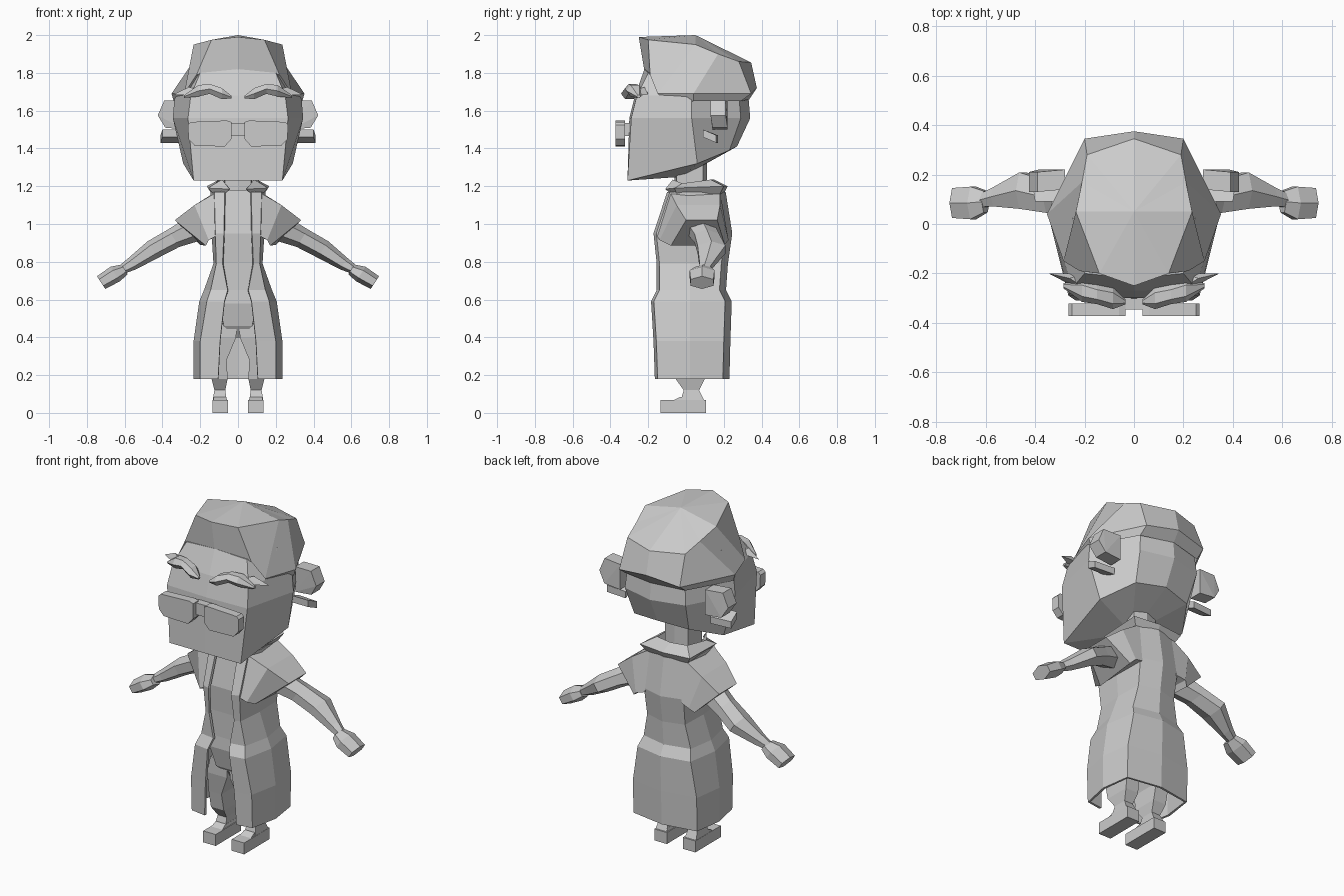
import bpy
import bmesh
from math import cos, sin, pi
from mathutils import Vector

cube = bpy.data.objects.get("Cube")
if cube:
    bpy.data.objects.remove(cube, do_unlink=True)

# One plain clay colour for every part
clay = bpy.data.materials.new("clay_grey")
clay.use_nodes = True
GREY = (0.6, 0.6, 0.6, 1)
clay.diffuse_color = GREY
clay.node_tree.nodes["Principled BSDF"].inputs["Base Color"].default_value = GREY


def finish(name, mesh_builder, thickness=0):
    """Turn a half mesh into an object mirrored across the centre line."""
    bmesh.ops.remove_doubles(mesh_builder, verts=mesh_builder.verts, dist=0.0005)
    bmesh.ops.recalc_face_normals(mesh_builder, faces=mesh_builder.faces)
    mesh = bpy.data.meshes.new(name)
    mesh_builder.to_mesh(mesh)
    mesh_builder.free()
    mesh.materials.append(clay)
    part = bpy.data.objects.new(name, mesh)
    bpy.context.collection.objects.link(part)
    mirror = part.modifiers.new("Mirror", "MIRROR")
    mirror.merge_threshold = 0.002
    if thickness:
        solid = part.modifiers.new("Thickness", "SOLIDIFY")
        solid.thickness = thickness
        solid.offset = -1
    return part


def loft(name, rings, closed=False, caps=(False, False), thickness=0):
    """Bridge rings that all have the same number of points."""
    bm = bmesh.new()
    rows = [[bm.verts.new(p) for p in ring] for ring in rings]
    count = len(rows[0])
    for low, high in zip(rows, rows[1:]):
        for i in range(count if closed else count - 1):
            j = (i + 1) % count
            bm.faces.new((low[i], low[j], high[j], high[i]))
    for row, wanted in zip((rows[0], rows[-1]), caps):
        if wanted:
            bm.faces.new(row)
    return finish(name, bm, thickness)


def hull(name, points):
    """Faceted convex lump around a few points."""
    bm = bmesh.new()
    for p in points:
        bm.verts.new(p)
    result = bmesh.ops.convex_hull(bm, input=bm.verts)
    unused = [g for g in result["geom_interior"] if isinstance(g, bmesh.types.BMVert)]
    bmesh.ops.delete(bm, geom=unused, context="VERTS")
    bmesh.ops.dissolve_limit(bm, angle_limit=0.02, verts=bm.verts, edges=bm.edges)
    return finish(name, bm)


def limb_ring(centre, direction, wide, thick, sides=6):
    """Ring across a limb; wide runs along y, thick across the limb."""
    along = Vector(direction).normalized()
    across = Vector((0, 1, 0))
    up = along.cross(across).normalized()
    angles = [2 * pi * (i + 0.5) / sides for i in range(sides)]
    return [Vector(centre) + across * wide * cos(a) + up * thick * sin(a) for a in angles]


def box_ring(z, x0, x1, y0, y1):
    return [(x0, y0, z), (x1, y0, z), (x1, y1, z), (x0, y1, z)]


# Head: wide flat face, pointed back, sloping jaw
loft("head", [
    [(0, -.02, 1.25)] * 5,
    [(0, -.31, 1.23), (.235, -.31, 1.23), (.29, .06, 1.32), (.18, .23, 1.39), (0, .27, 1.41)],
    [(0, -.3, 1.56), (.265, -.29, 1.56), (.345, .03, 1.56), (.2, .29, 1.56), (0, .34, 1.56)],
    [(0, -.27, 1.68), (.25, -.26, 1.68), (.335, .03, 1.68), (.19, .28, 1.68), (0, .33, 1.68)],
    [(0, -.22, 1.82), (.2, -.2, 1.8), (.25, .03, 1.8), (.17, .2, 1.8), (0, .25, 1.8)],
], caps=(False, True))

# Hair: brushed up quiff with sideburns
loft("hair", [
    [(0, -.2, 1.81), (.2, -.17, 1.79), (.27, -.095, 1.64), (.34, .04, 1.65), (.2, .29, 1.65), (0, .335, 1.66)],
    [(0, -.22, 1.81), (.22, -.19, 1.79), (.285, -.15, 1.69), (.352, .04, 1.69), (.2, .345, 1.69), (0, .375, 1.72)],
    [(0, -.25, 1.99), (.14, -.2, 1.975), (.235, .05, 1.95), (.21, .17, 1.9), (.19, .28, 1.86), (0, .345, 1.855)],
    [(0, .05, 2)] * 6,
])

# Ears: upper shell with a smaller lobe below
hull("ear_shell", [(x, y + s, z) for x, y, z in
     [(.28, .11, 1.65), (.39, .1, 1.655), (.425, .1, 1.575), (.385, .11, 1.51), (.28, .11, 1.5)]
     for s in (.03, .11)])
hull("ear_lobe", [(x, y, z + s) for x, y, z in
     [(.28, .09, 1.44), (.4, .09, 1.44), (.41, .16, 1.41), (.28, .17, 1.41)] for s in (.02, .06)])

# Spectacles: two chunky lenses and a bridge
lens = [(.035, 1.54), (.06, 1.548), (.25, 1.54), (.265, 1.525), (.262, 1.45),
        (.23, 1.415), (.07, 1.41), (.035, 1.45)]
hull("spectacle_lens", [(x, y, z) for x, z in lens for y in (-.372, -.322)])
loft("spectacle_bridge", [box_ring(z, 0, .05, -.345, -.3) for z in (1.465, 1.535)], True, (True, True))

# Eyebrows: lumpy tapered tufts
brow = [(.035, -.315, 1.672, .008), (.085, -.3, 1.69, .034), (.15, -.285, 1.715, .03),
        (.21, -.27, 1.705, .035), (.285, -.25, 1.675, .008)]
loft("eyebrow", [[(x, y + r * 1.3 * cos(a), z + r * sin(a)) for a in
     [i * pi / 3 for i in range(6)]] for x, y, z, r in brow], True, (True, True))
hull("eyebrow_tip", [(.2, -.26, 1.71), (.2, -.2, 1.69), (.23, -.26, 1.68),
                     (.345, -.2, 1.685), (.26, -.22, 1.725)])

# Neck
loft("neck", [[(0, -.06, z), (.07, -.05, z), (.075, .09, z), (0, .11, z)] for z in (1.1, 1.33)])

# Collar: band folded outwards and open at the front
loft("collar", [
    [(.07, -.08, 1.16), (.13, -.05, 1.16), (.14, .18, 1.16), (0, .2, 1.16)],
    [(.045, -.11, 1.185), (.16, -.06, 1.19), (.165, .2, 1.2), (0, .22, 1.2)],
    [(.085, -.07, 1.235), (.12, -.02, 1.215), (.1, .13, 1.235), (0, .15, 1.235)],
    [(.08, -.04, 1.17), (.09, 0, 1.17), (.08, .11, 1.17), (0, .12, 1.17)],
], thickness=.008)

# Long open coat: height, opening, front, corner, side, back
coat = [(.18, .105, -.165, .2, .235, .23), (.38, .095, -.172, .2, .235, .235),
        (.59, .072, -.185, .165, .205, .242), (.65, .055, -.155, .145, .18, .212),
        (.79, .082, -.155, .115, .13, .222), (.95, .075, -.172, .12, .14, .245),
        (1.17, .07, -.1, .125, .145, .21)]
loft("coat", [[(gap, front, z), (corner, front + .015, z), (side, .02, z),
               (corner + .01, back - .035, z), (0, back, z)]
              for z, gap, front, corner, side, back in coat], thickness=.014)

# Short flared sleeves
loft("coat_sleeve", [
    [(.11, -.085, 1.17), (.11, .18, 1.175), (.12, .215, .93), (.11, -.155, .94)],
    [(.23, -.05, 1.1), (.23, .18, 1.1), (.175, .225, .915), (.155, -.14, .915)],
    [(.335, 0, 1.02), (.335, .165, 1.02), (.2, .205, .89), (.17, -.08, .885)],
], True, (True, True))

# Arms: tapered with a full elbow and a narrow wrist
SLOPE = (.2, 0, -.13)
arm = [((.24, .08, .97), .08, .07), ((.34, .11, .925), .075, .055), ((.45, .135, .865), .085, .052),
       ((.56, .11, .79), .045, .036), ((.62, .095, .755), .03, .024)]
loft("arm", [limb_ring(c, SLOPE, w, t) for c, w, t in arm], True, (True, True))
hand = [((.6, .09, .76), .05, .03), ((.65, .085, .735), .076, .046), ((.725, .085, .69), .07, .04)]
loft("hand", [limb_ring(c, SLOPE, w, t) for c, w, t in hand], True, (True, True))

# Shirt and hips: height, half width, front, back
body = [(.4, .015, -.06, .1), (.46, .075, -.1, .13), (.58, .1, -.125, .16),
        (.65, .1, -.12, .16), (.8, .1, -.12, .17), (.95, .11, -.13, .18), (1.18, .09, -.08, .13)]
loft("shirt_and_hips", [[(0, f, z), (w, f, z), (w * 1.1, .03, z), (w, b, z), (0, b, z)]
                        for z, w, f, b in body], caps=(True, True))

# Trouser legs tapering into cuffs and ankles
loft("trouser_leg", [box_ring(*row) for row in (
    (.5, .005, .12, -.09, .13), (.4, .01, .14, -.09, .13), (.28, .06, .145, -.07, .115),
    (.18, .055, .14, -.055, .1), (.12, .067, .125, -.012, .07), (.06, .06, .135, -.03, .1))],
    True, (True, True))

# Shoes: blocky sole with a raised instep
loft("shoe", [box_ring(z, .053, .135, -.135, .105) for z in (0, .068)], True, (True, True))
hull("shoe_instep", box_ring(.06, .056, .132, -.08, .1) + box_ring(.085, .062, .128, -.03, .085))
